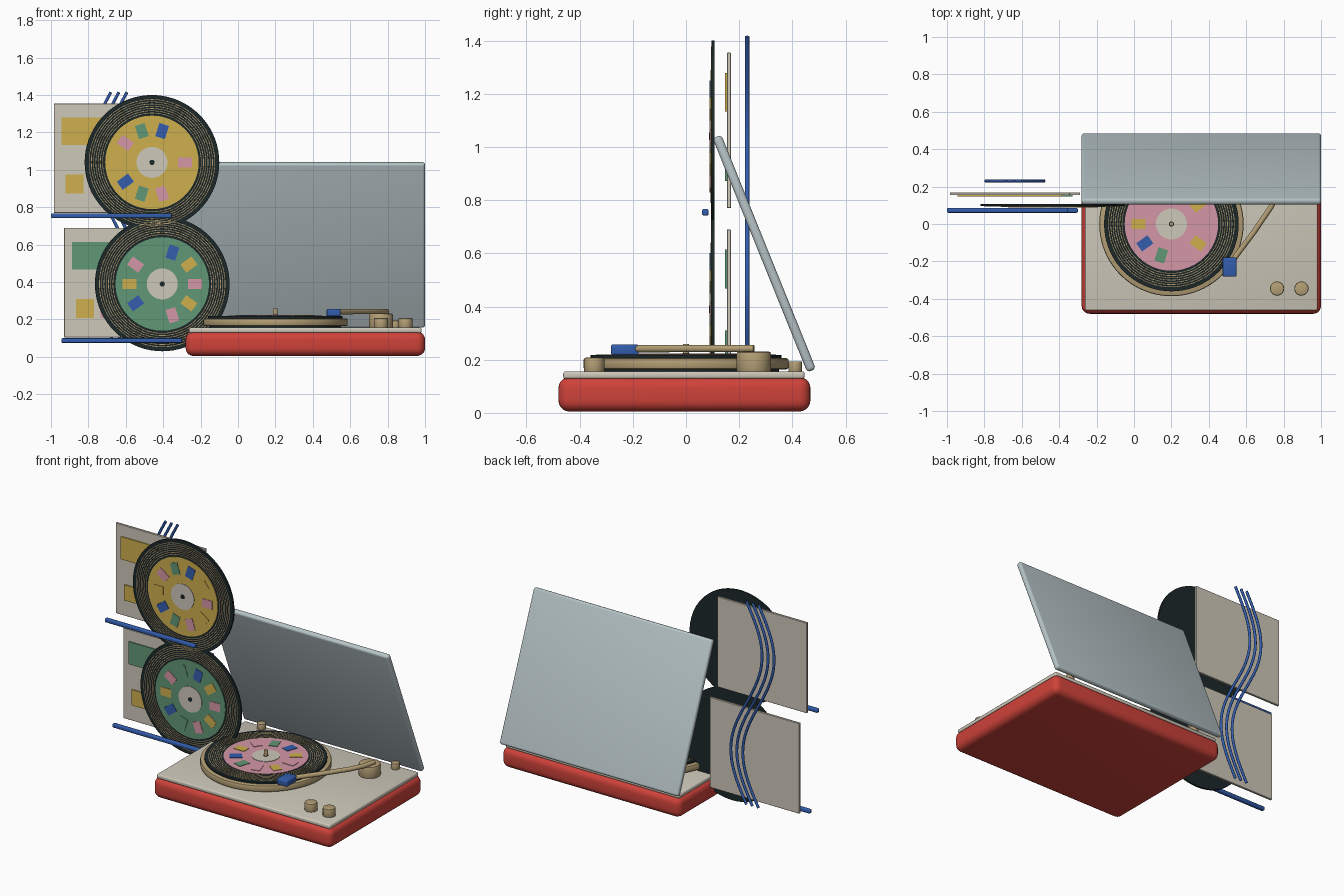
import bpy, bmesh, math
from mathutils import Matrix, Vector

if "Cube" in bpy.data.objects:
    bpy.data.objects.remove(bpy.data.objects["Cube"])

COL = {
    "red": (0.62, 0.055, 0.042), "cream": (0.62, 0.58, 0.49), "tan": (0.46, 0.35, 0.18),
    "black": (0.012, 0.021, 0.022), "pink": (0.66, 0.31, 0.39), "yellow": (0.62, 0.43, 0.075),
    "green": (0.12, 0.31, 0.18), "blue": (0.033, 0.11, 0.42), "lid_grey": (0.47, 0.55, 0.57),
}
MAT = {}
for n, c in COL.items():
    MAT[n] = bpy.data.materials.new(n)
    MAT[n].diffuse_color = (*c, 1)


def finish(name, bm, mat, matrix=Matrix(), bevel=0, seg=3):
    """Turn a bmesh into a smooth-by-angle object."""
    if bevel:
        sharp = [e for e in bm.edges if len(e.link_faces) == 2 and e.calc_face_angle() > 0.7]
        bmesh.ops.bevel(bm, geom=sharp, offset=bevel, segments=seg, profile=0.5, affect='EDGES')
    me = bpy.data.meshes.new(name)
    bm.to_mesh(me)
    bm.free()
    ob = bpy.data.objects.new(name, me)
    bpy.context.collection.objects.link(ob)
    me.materials.append(MAT[mat])
    ob.matrix_world = matrix
    bpy.ops.object.select_all(action='DESELECT')
    ob.select_set(True)
    bpy.context.view_layer.objects.active = ob
    bpy.ops.object.shade_smooth_by_angle(angle=math.radians(35))
    return ob


def box(name, lo, hi, mat, bevel=0, seg=3, matrix=Matrix()):
    lo, hi = Vector(lo), Vector(hi)
    bm = bmesh.new()
    bmesh.ops.create_cube(bm, size=1, matrix=Matrix.Translation((lo + hi) / 2)
                          @ Matrix.Diagonal((*(hi - lo), 1)))
    return finish(name, bm, mat, matrix, bevel, seg)


def disc(name, x, y, z0, z1, r, mat, bevel=0, n=48, matrix=Matrix()):
    bm = bmesh.new()
    bmesh.ops.create_cone(bm, cap_ends=True, segments=n, radius1=r, radius2=r, depth=z1 - z0,
                          matrix=Matrix.Translation((x, y, (z0 + z1) / 2)))
    return finish(name, bm, mat, matrix, bevel, 2)


def tube(name, pts, r, mat):
    cu = bpy.data.curves.new(name, 'CURVE')
    cu.dimensions = '3D'
    cu.bevel_depth, cu.bevel_resolution, cu.use_fill_caps = r, 3, True
    sp = cu.splines.new('POLY')
    sp.points.add(len(pts) - 1)
    for p, q in zip(sp.points, pts):
        p.co = (*q, 1)
    sp.use_smooth = True
    cu.materials.append(MAT[mat])
    ob = bpy.data.objects.new(name, cu)
    bpy.context.collection.objects.link(ob)


def record(name, label, m):
    """Record lying on local z = 0, playing side up."""
    disc(name + "_disc", 0, 0, 0, 0.012, 0.36, "black", n=72, matrix=m)
    # groove rings
    bm = bmesh.new()
    n = 72
    for k in range(7):
        r = 0.264 + 0.012 * k
        loops = [[bm.verts.new((q * math.cos(i * math.tau / n), q * math.sin(i * math.tau / n), h))
                  for i in range(n)] for q, h in ((r - 0.0022, 0.0115), (r - 0.0018, 0.0135),
                                                  (r + 0.0018, 0.0135), (r + 0.0022, 0.0115))]
        for a, b in zip(loops, loops[1:]):
            for i in range(n):
                j = (i + 1) % n
                bm.faces.new((a[i], b[i], b[j], a[j]))
    finish(name + "_grooves", bm, "tan", m)
    # label, coloured patches, hub and hole
    disc(name + "_label", 0, 0, 0.011, 0.015, 0.25, label, matrix=m)
    for i in range(10):
        col = ("pink", "yellow", "blue", "green")[i % 4]
        box(f"{name}_patch_{i}", (0.139, -0.027, 0.014), (0.213, 0.027, 0.018), col,
            matrix=m @ Matrix.Rotation(i * math.tau / 10, 4, 'Z'))
    disc(name + "_hub", 0, 0, 0.014, 0.018, 0.083, "cream", n=32, matrix=m)
    disc(name + "_hole", 0, 0, 0.017, 0.02, 0.014, "black", n=16, matrix=m)


# --- turntable body ---
box("base", (-0.28, -0.48, 0.005), (1.0, 0.468, 0.135), "red", 0.042, 5)
box("deck", (-0.262, -0.462, 0.128), (0.982, 0.446, 0.156), "cream", 0.009)
disc("platter_foot", 0.2, 0, 0.15, 0.17, 0.35, "black")
disc("platter", 0.2, 0, 0.164, 0.206, 0.386, "tan", 0.009, 80)
record("playing_record", "pink", Matrix.Translation((0.2, 0, 0.206)))
disc("spindle", 0.2, 0, 0.2, 0.26, 0.012, "tan", 0.003, 16)
for i, x in enumerate((0.765, 0.895)):
    disc(f"knob_{i}", x, -0.345, 0.15, 0.208, 0.038, "tan", 0.007, 32)
for i, x in enumerate((-0.12, 0.84)):
    disc(f"hinge_post_{i}", x, 0.411, 0.15, 0.194, 0.026, "tan", 0.005, 24)

# --- tonearm ---
disc("tonearm_pivot", 0.765, 0.255, 0.15, 0.231, 0.065, "tan", 0.01)
tube("tonearm", [(0.52, -0.205, 0.241), (0.64, -0.045, 0.242), (0.735, 0.095, 0.242),
                 (0.775, 0.175, 0.242), (0.795, 0.255, 0.242)], 0.0145, "tan")
box("headshell", (0.474, -0.282, 0.217), (0.548, -0.178, 0.257), "blue", 0.007)

# --- open lid, leaning forward from the back edge ---
lid_bottom, lid_top = Vector((0.36, 0.468, 0.17)), Vector((0.36, 0.121, 1.028))
lean = math.atan2(lid_bottom.y - lid_top.y, lid_top.z - lid_bottom.z)
half = (lid_top - lid_bottom).length / 2 + 0.012
box("lid", (-0.64, -0.0175, -half), (0.64, 0.0175, half), "lid_grey", 0.014, 4,
    Matrix.Translation((lid_bottom + lid_top) / 2) @ Matrix.Rotation(lean, 4, 'X'))

# --- two wall displays: record, sleeve and rail ---
upright = Matrix.Rotation(math.pi / 2, 4, 'X')
for name, label, rx, rz, sx, sz, rail_x in (
        ("upper", "yellow", -0.46, 1.04, -0.985, 0.77, -1.0),
        ("lower", "green", -0.405, 0.39, -0.93, 0.105, -0.945)):
    record(name + "_record", label, Matrix.Translation((rx, 0.107, rz)) @ upright)
    box(name + "_sleeve", (sx, 0.154, sz), (sx + 0.642, 0.169, sz + 0.585), "cream", 0.002, 1)
    box(name + "_sleeve_banner", (sx + 0.042, 0.147, sz + 0.363),
        (sx + 0.6, 0.155, sz + 0.509), label)
    for i, col in enumerate(("yellow", "pink", "blue", "green")):
        x = sx + 0.064 + i * 0.13
        box(f"{name}_sleeve_square_{i}", (x, 0.147, sz + 0.103), (x + 0.096, 0.155, sz + 0.204), col)
    box(name + "_rail", (rail_x, 0.06, rz - 0.298 if name == "upper" else 0.075),
        (rail_x + 0.645, 0.085, rz - 0.273 if name == "upper" else 0.1), "blue", 0.007)

# --- three wavy ribbons behind the sleeves ---
for k in (-1, 0, 1):
    pts = []
    for i in range(49):
        t = i / 48
        pts.append((-0.637 + 0.043 * k - 0.112 * math.sin(math.tau * t), 0.23, 1.415 - 1.315 * t))
    tube(f"wave_ribbon_{k + 1}", pts, 0.0085, "blue")

for m in bpy.data.materials:
    if m.users and not m.is_grease_pencil:
        m.use_nodes = True
        m.node_tree.nodes["Principled BSDF"].inputs["Base Color"].default_value = m.diffuse_color
